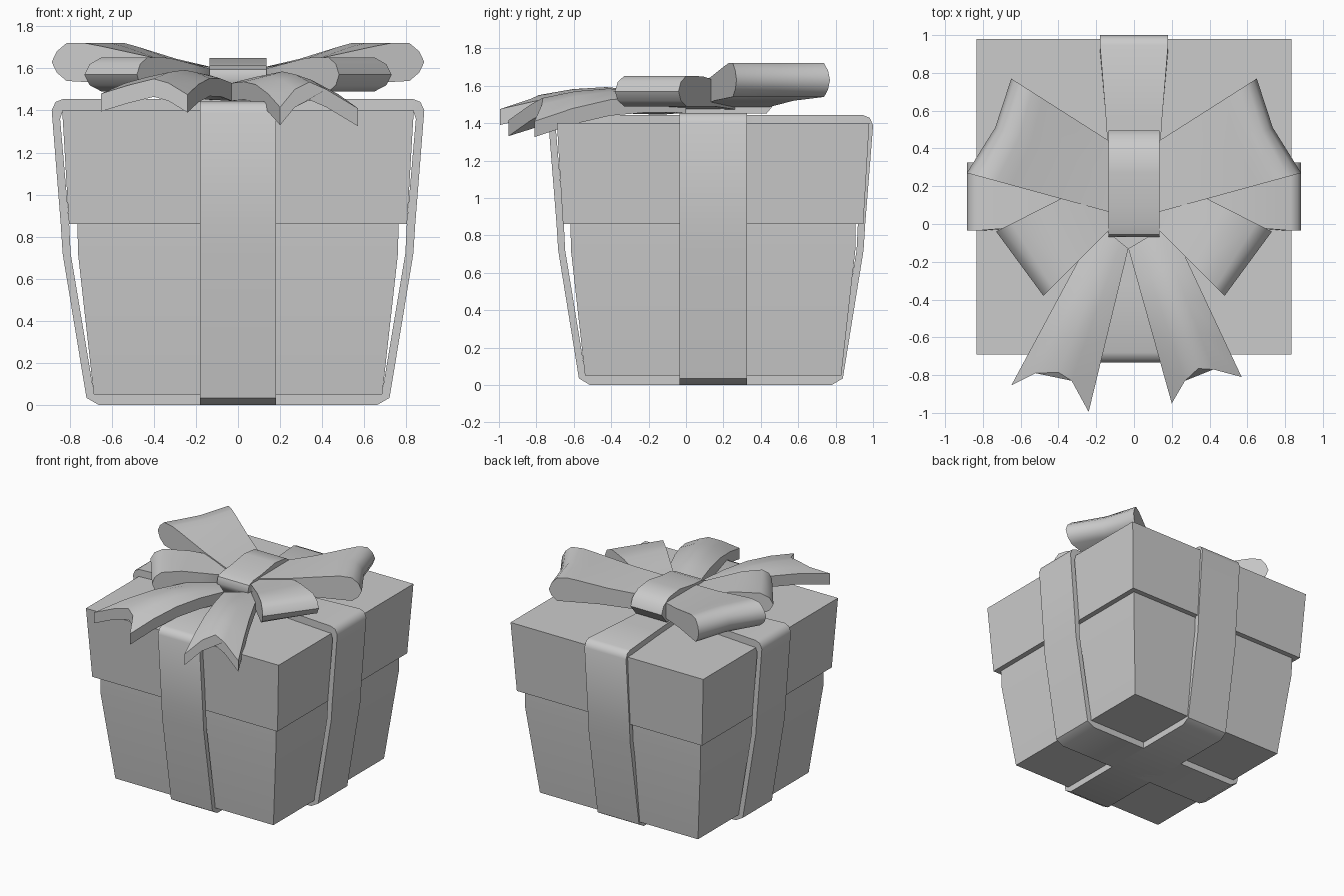
import bpy, bmesh, math
from mathutils import Vector

if "Cube" in bpy.data.objects:
    bpy.data.objects.remove(bpy.data.objects["Cube"])

CY = 0.145  # box centre in y


def loft(name, rings, closed=False, angle=50):
    """Skin a series of equal-length vertex rings."""
    bm = bmesh.new()
    rows = [[bm.verts.new(p) for p in r] for r in rings]
    n = len(rows[0])
    pairs = list(zip(rows, rows[1:])) + ([(rows[-1], rows[0])] if closed else [])
    for a, b in pairs:
        for i in range(n):
            j = (i + 1) % n
            bm.faces.new((a[i], a[j], b[j], b[i]))
    if not closed:
        bm.faces.new(rows[0])
        bm.faces.new(rows[-1])
    bmesh.ops.recalc_face_normals(bm, faces=bm.faces)
    me = bpy.data.meshes.new(name)
    bm.to_mesh(me)
    bm.free()
    ob = bpy.data.objects.new(name, me)
    bpy.context.collection.objects.link(ob)
    bpy.ops.object.select_all(action='DESELECT')
    ob.select_set(True)
    bpy.context.view_layer.objects.active = ob
    bpy.ops.object.shade_smooth_by_angle(angle=math.radians(angle))
    return ob


def square(h, z):
    return [(sx * h, CY + sy * h, z) for sx, sy in ((-1, -1), (1, -1), (1, 1), (-1, 1))]


# Tapered box and overhanging lid
loft("box_body", [square(h, z) for h, z in ((0.685, 0.05), (0.76, 0.72), (0.765, 1.0))], angle=20)
loft("box_lid", [square(0.803, 0.86), square(0.835, 1.40)], angle=20)

# Wrapping ribbons: (outer u, outer z, inner u, inner z, half width)
HALF = [(0.14, 1.455, 0.14, 1.395, 0.13), (0.45, 1.455, 0.45, 1.395, 0.15),
        (0.83, 1.455, 0.80, 1.395, 0.18), (0.867, 1.44, 0.835, 1.39, 0.18),
        (0.885, 1.40, 0.845, 1.36, 0.18), (0.842, 0.86, 0.802, 0.86, 0.18),
        (0.833, 0.72, 0.795, 0.72, 0.18), (0.72, 0.035, 0.685, 0.06, 0.18),
        (0.66, 0.0, 0.64, 0.05, 0.18)]


def band(name, along_x, scale, cy, drop):
    path = HALF + [(-a, b, -c, d, w) for a, b, c, d, w in reversed(HALF)]
    rings = []
    for uo, zo, ui, zi, w in path:
        if zo > 1:
            zo -= drop
        ring = [(uo, zo, -w), (uo, zo, w), (ui, zi, w), (ui, zi, -w)]
        rings.append([(u * scale, cy + v, z) if along_x else (v, cy + u * scale, z)
                      for u, z, v in ring])
    loft(name, rings, closed=True)


band("ribbon_side_to_side", True, 1.0, CY, 0.0)
band("ribbon_front_to_back", False, 0.98, 0.133, 0.012)

# Bow loops: side profile (fraction of length, z) swept across three edge lines
BIG = [(0, 1.60), (0.35, 1.645), (0.7, 1.705), (0.8, 1.72), (0.91, 1.72), (0.97, 1.68), (1, 1.63),
       (0.97, 1.58), (0.91, 1.54), (0.45, 1.52), (0, 1.48)]
SMALL = [(0, 1.59), (0.3, 1.62), (0.6, 1.65), (0.87, 1.652), (0.96, 1.62), (1, 1.57),
         (0.96, 1.52), (0.87, 1.49), (0.4, 1.49), (0, 1.47)]


def bow_loop(name, profile, lines, side):
    rings = []
    for (x0, y0), (x1, y1) in lines:
        rings.append([(side * (x0 + (x1 - x0) * s), y0 + (y1 - y0) * s, z) for s, z in profile])
    loft(name, rings)


for label, side in (("left", -1), ("right", 1)):
    bow_loop("large_bow_loop_" + label, BIG,
             [((0.10, 0.055), (0.885, 0.27)), ((0.10, 0.25), (0.735, 0.51)),
              ((0.10, 0.42), (0.65, 0.77))], side)
    bow_loop("small_bow_loop_" + label, SMALL,
             [((0.10, 0.0), (0.48, -0.38)), ((0.10, 0.28), (0.73, -0.04))], side)

# Knot wrapped over the middle
KNOT = [(0.0, 1.45), (-0.05, 1.51), (-0.07, 1.55), (-0.055, 1.595), (0.0, 1.615), (0.1, 1.622),
        (0.27, 1.65), (0.4, 1.635), (0.47, 1.59), (0.495, 1.53), (0.43, 1.45)]
loft("bow_knot", [[(x, y, z) for y, z in KNOT] for x in (-0.135, 0.135)])


# Tails with notched ends: straight start row blended to an explicit end row
def tail(name, start, end):
    a, b = (Vector(p) for p in start)
    rings = []
    for t in (0, 0.25, 0.5, 0.75, 1):
        top = []
        for i, e in enumerate(end):
            p = a.lerp(b, i / 4).lerp(Vector(e), t)
            p.z += 0.05 * math.sin(math.pi * t)
            top.append(p)
        rings.append(top + [p - Vector((0, 0, 0.085)) for p in reversed(top)])
    loft(name, rings)


tail("tail_left", [(-0.03, -0.13, 1.53), (-0.19, 0.0, 1.54)],
     [(-0.24, -0.995, 1.475), (-0.33, -0.83, 1.53), (-0.40, -0.785, 1.55),
      (-0.52, -0.79, 1.52), (-0.65, -0.855, 1.48)])
tail("tail_right", [(-0.03, -0.13, 1.53), (0.19, 0.0, 1.54)],
     [(0.20, -0.95, 1.415), (0.27, -0.83, 1.50), (0.34, -0.765, 1.535),
      (0.42, -0.77, 1.50), (0.57, -0.81, 1.41)])
